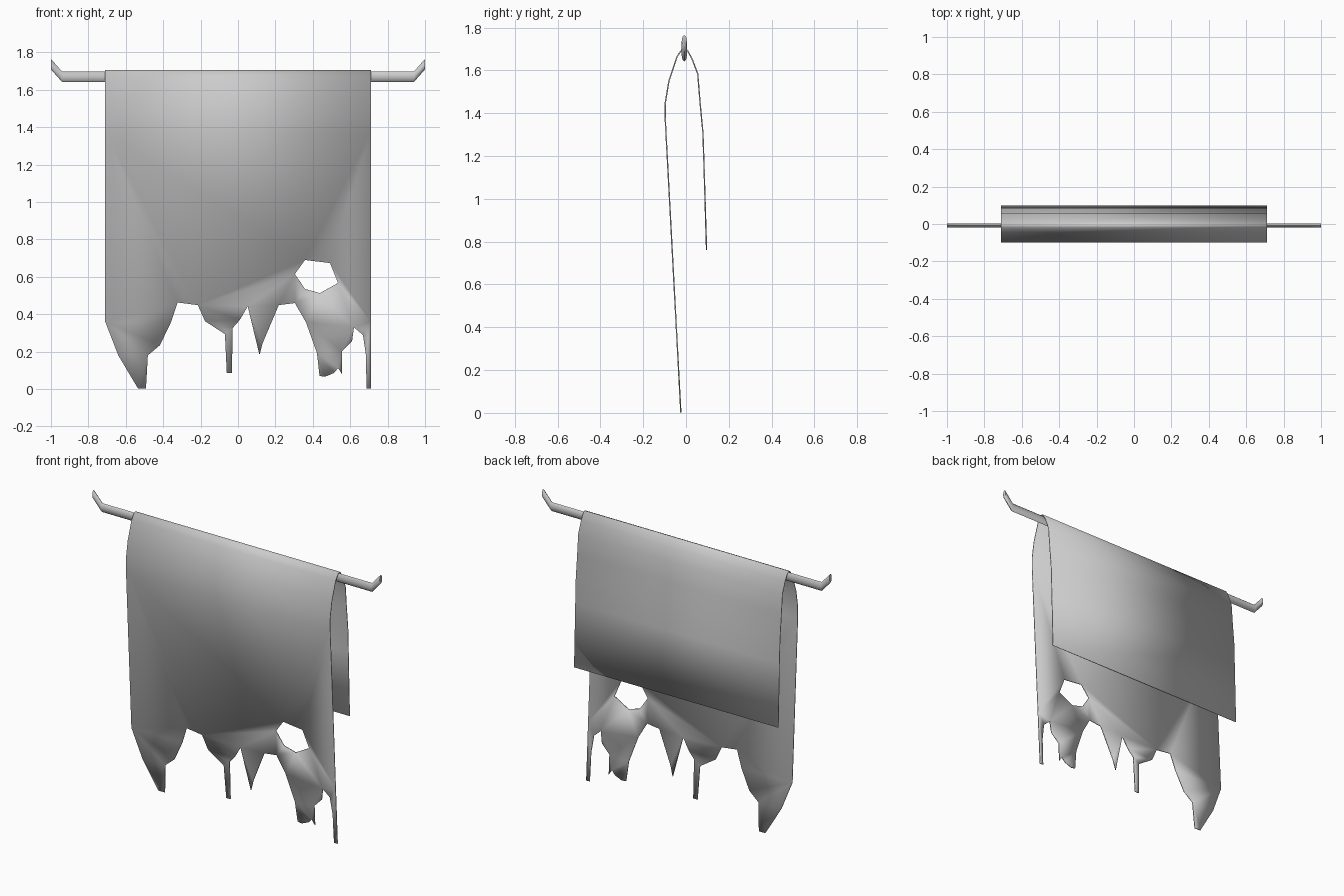
import bpy, bmesh, math

if "Cube" in bpy.data.objects:
    bpy.data.objects.remove(bpy.data.objects["Cube"])

HALF = 0.71      # half width of the cloth
FOLD_Z = 1.372   # height where the flat front panel meets the rounded fold


def front_y(z):
    # the front panel leans in a straight line
    return -0.024 - 0.073 * z / FOLD_Z


def finish(name, bm, angle):
    bmesh.ops.recalc_face_normals(bm, faces=bm.faces)
    me = bpy.data.meshes.new(name)
    bm.to_mesh(me)
    bm.free()
    ob = bpy.data.objects.new(name, me)
    bpy.context.collection.objects.link(ob)
    bpy.ops.object.select_all(action='DESELECT')
    ob.select_set(True)
    bpy.context.view_layer.objects.active = ob
    bpy.ops.object.shade_smooth_by_angle(angle=math.radians(angle))
    return ob


# torn lower outline of the front panel (x, z), left to right
tears = [(-.71, .36), (-.64, .18), (-.535, .004), (-.492, .004), (-.482, .18),
         (-.417, .235), (-.358, .358), (-.323, .463), (-.215, .449),
         (-.176, .363), (-.07, .294), (-.06, .086), (-.032, .086),
         (-.029, .326), (.01, .37), (.052, .442), (.115, .182), (.132, .246),
         (.218, .449), (.304, .46), (.363, .358), (.422, .193), (.436, .07),
         (.465, .066), (.513, .086), (.535, .112), (.556, .08), (.556, .203),
         (.61, .257), (.62, .33), (.668, .289), (.684, .182), (.687, .002),
         (.71, .002), (.71, .36)]
hole = [(.358, .69), (.492, .674), (.535, .567), (.438, .513), (.358, .535),
        (.304, .615)]

# fold and back panel (y, z), front to back
fold = [(-.097, 1.372), (-.097, 1.447), (-.08, 1.55), (-.042, 1.665),
        (-.018, 1.698), (-.006, 1.703), (.006, 1.694), (.028, 1.655),
        (.055, 1.583), (.065, 1.457), (.079, 1.31), (.084, 1.16), (.096, .76)]

# cloth: torn panel with a hole, then the strip over the bar
bm = bmesh.new()
outline = tears + [(HALF, FOLD_Z), (-HALF, FOLD_Z)]
edges = []
for loop in (outline, hole):
    vs = [bm.verts.new((x, front_y(z), z)) for x, z in loop]
    edges += [bm.edges.new((vs[i - 1], vs[i])) for i in range(len(vs))]
bmesh.ops.triangle_fill(bm, edges=edges, use_beauty=True)
rows = [[bm.verts.new((s * HALF, y, z)) for s in (-1, 1)] for y, z in fold]
for a, b in zip(rows, rows[1:]):
    bm.faces.new((a[0], a[1], b[1], b[0]))
bmesh.ops.remove_doubles(bm, verts=bm.verts, dist=0.001)
cloth = finish("torn_cloth", bm, 40)
mod = cloth.modifiers.new("thickness", 'SOLIDIFY')
mod.thickness = 0.006
mod.offset = 0

# bar: flattened tube with upturned ends
bm = bmesh.new()
SIDES = 8
rings = []
for x, z in [(-1, 1.737), (-.94, 1.669), (.94, 1.669), (1, 1.737)]:
    rings.append([bm.verts.new((x, -.008 + .012 * math.cos(a), z + .028 * math.sin(a)))
                  for a in (2 * math.pi * i / SIDES for i in range(SIDES))])
for a, b in zip(rings, rings[1:]):
    for i in range(SIDES):
        bm.faces.new((a[i - 1], a[i], b[i], b[i - 1]))
bm.faces.new(rings[0])
bm.faces.new(rings[-1])
finish("hanging_bar", bm, 60)
